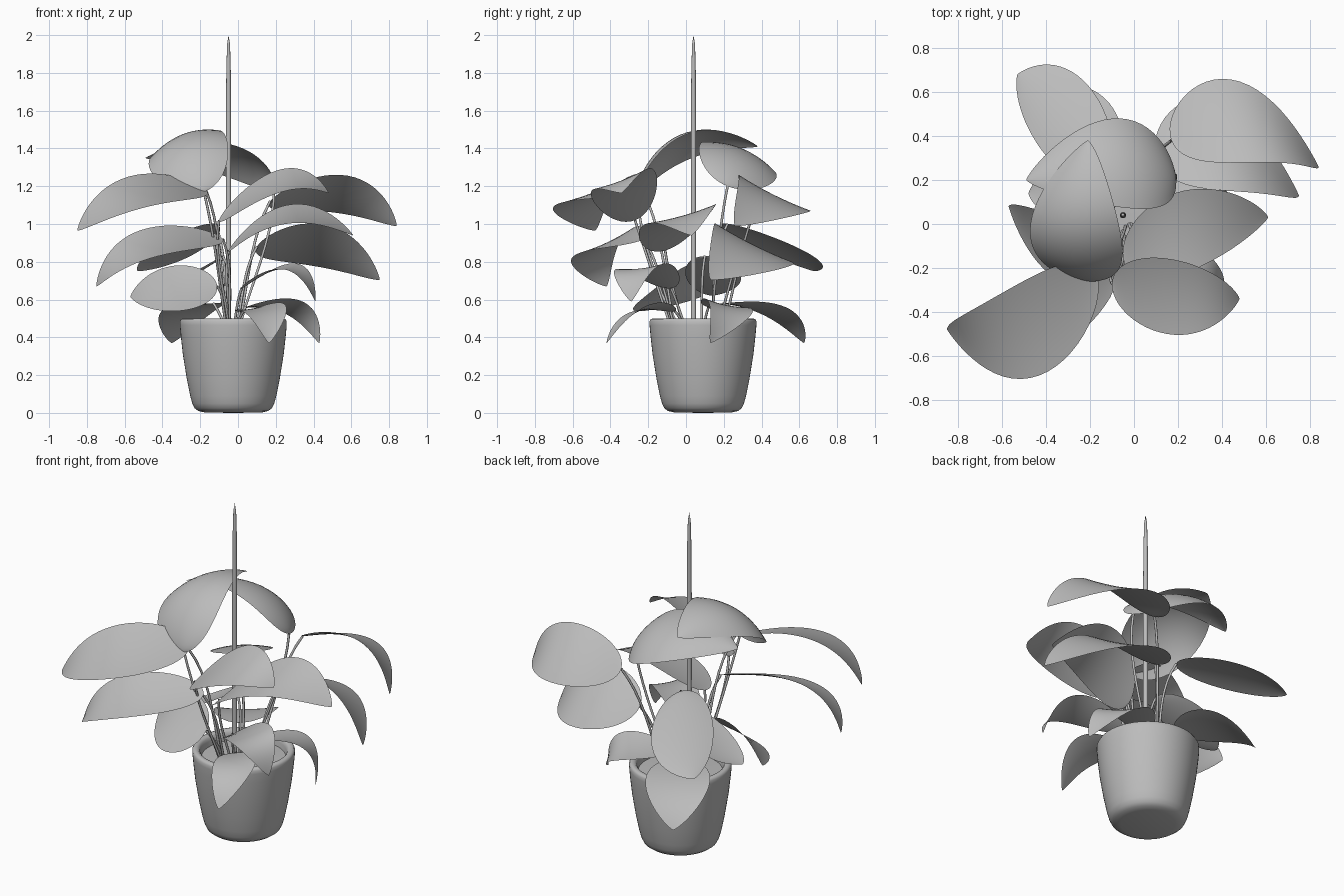
import bpy, bmesh, math
from mathutils import Vector

cube = bpy.data.objects.get("Cube")
if cube:
    bpy.data.objects.remove(cube, do_unlink=True)

# One plain clay colour
grey = bpy.data.materials.new("clay grey")
grey.use_nodes = True
grey.diffuse_color = (.5, .5, .5, 1)
grey.node_tree.nodes["Principled BSDF"].inputs["Base Color"].default_value = grey.diffuse_color


def finish(name, bm, sharp_angle=60):
    """Turn a bmesh into a smooth shaded object."""
    bmesh.ops.remove_doubles(bm, verts=bm.verts, dist=.0005)
    mesh = bpy.data.meshes.new(name)
    bm.to_mesh(mesh)
    bm.free()
    mesh.materials.append(grey)
    obj = bpy.data.objects.new(name, mesh)
    bpy.context.collection.objects.link(obj)
    bpy.ops.object.select_all(action='DESELECT')
    obj.select_set(True)
    bpy.context.view_layer.objects.active = obj
    bpy.ops.object.shade_smooth_by_angle(angle=math.radians(sharp_angle))
    return obj


def lathe(name, profile, centre, steps):
    """Spin a radius/height profile around a vertical axis."""
    bm = bmesh.new()
    verts = [bm.verts.new((r, 0, z)) for r, z in profile]
    edges = [bm.edges.new(pair) for pair in zip(verts, verts[1:])]
    bmesh.ops.spin(bm, geom=verts + edges, cent=(0, 0, 0), axis=(0, 0, 1),
                   angle=math.tau, steps=steps, use_merge=True)
    bmesh.ops.remove_doubles(bm, verts=bm.verts, dist=.0005)
    bmesh.ops.recalc_face_normals(bm, faces=bm.faces)
    obj = finish(name, bm)
    obj.location = (centre[0], centre[1], 0)
    return obj


def stem(name, end, tangent):
    """Thin curved tube from the soil to the foot of a leaf."""
    start = Vector((-.03 + .15 * end.x, .04 + .4 * end.y, .42))
    curve = bpy.data.curves.new(name, 'CURVE')
    curve.dimensions = '3D'
    curve.bevel_depth = .007
    curve.bevel_resolution = 2
    curve.resolution_u = 10
    spline = curve.splines.new('BEZIER')
    spline.bezier_points.add(1)
    reach = (end - start).length / 3
    lean = (end - start).normalized()
    heading = (lean + tangent.normalized() * .4).normalized()
    for point, place, way in zip(spline.bezier_points, (start, end), (lean, heading)):
        point.co = place
        point.handle_left = place - way * reach
        point.handle_right = place + way * reach
    curve.materials.append(grey)
    bpy.context.collection.objects.link(bpy.data.objects.new(name, curve))


def leaf(name, base, side_a, side_b, tip, crown=-.012):
    """Arched blade: base to tip, widest between the two side points, plus its stem."""
    base, side_a, side_b, tip = map(Vector, (base, side_a, side_b, tip))
    middle, half = (side_a + side_b) / 2, (side_b - side_a) / 2
    rise, fall = .5, .8
    peak = rise / (rise + fall)
    control = (middle - base * (1 - peak) ** 2 - tip * peak ** 2) / (2 * peak * (1 - peak))
    normal = half.cross(tip - base).normalized()
    if normal.z < 0:
        normal.negate()
    widest = peak ** rise * (1 - peak) ** fall
    rows, columns = 28, 14
    bm = bmesh.new()
    grid = []
    for i in range(rows + 1):
        # Closer rows near both ends keep the outline round
        t = (1 - math.cos(math.pi * i / rows)) / 2
        rib = base * (1 - t) ** 2 + control * 2 * t * (1 - t) + tip * t * t
        width = t ** rise * (1 - t) ** fall / widest
        line = []
        for j in range(columns + 1):
            u = 2 * j / columns - 1
            bulge = normal * crown * width * (1 - u * u)
            line.append(bm.verts.new(rib + half * u * width + bulge))
        grid.append(line)
    for low, high in zip(grid, grid[1:]):
        for j in range(columns):
            bm.faces.new((low[j], low[j + 1], high[j + 1], high[j]))
    bmesh.ops.dissolve_degenerate(bm, dist=.0002, edges=bm.edges)
    finish(name, bm, 80)
    stem(name.replace("leaf", "stem"), base, control - base)


# Pot with rounded foot, soft rim and soil
pot_centre = (-.025, .09)
lathe("pot", [(0, 0), (.15, .002), (.185, .01), (.205, .025), (.217, .05), (.228, .09),
              (.246, .18), (.267, .31), (.278, .41), (.283, .465), (.283, .485), (.277, .496),
              (.266, .5), (.252, .498), (.242, .488), (.237, .47), (.23, .4)], pot_centre, 64)
lathe("soil", [(.236, .44), (.12, .445), (0, .45)], pot_centre, 48)

# Tall support stake
lathe("stake", [(0, .3), (.014, .3), (.014, 1.5), (.012, 1.8), (.008, 1.95), (0, 2)],
      (-.05, .04), 16)

# Leaves on the front left
leaf("upper_front_left_leaf", base=(-.17, -.23, 1.18), side_a=(-.39, -.67, 1.11),
     side_b=(-.54, -.28, 1.26), tip=(-.85, -.48, .965))
leaf("middle_front_left_leaf", base=(-.08, -.22, .92), side_a=(-.38, -.58, .84),
     side_b=(-.47, -.28, .98), tip=(-.75, -.42, .67))
leaf("lower_left_leaf", base=(-.11, -.15, .67), side_a=(-.31, -.27, .54),
     side_b=(-.33, .03, .78), tip=(-.57, .08, .615))

# Leaves at the crown
leaf("top_left_leaf", base=(-.18, -.26, 1.17), side_a=(-.47, -.07, 1.3),
     side_b=(-.06, -.05, 1.45), tip=(-.21, .38, 1.41), crown=.06)
leaf("top_back_leaf", base=(.19, .22, 1.2), side_a=(-.06, .48, 1.25),
     side_b=(0, .07, 1.41), tip=(-.49, .2, 1.35), crown=.05)

# Leaves on the back left
leaf("upper_back_left_leaf", base=(-.12, .22, 1), side_a=(-.2, .62, .86),
     side_b=(-.4, .31, .9), tip=(-.53, .68, .75), crown=.02)
leaf("middle_back_left_leaf", base=(-.08, .1, .83), side_a=(-.28, 0, .72),
     side_b=(-.25, .29, .73), tip=(-.48, .14, .62))
leaf("lower_back_left_leaf", base=(-.13, .2, .58), side_a=(-.39, .33, .55),
     side_b=(-.08, .5, .57), tip=(-.35, .625, .37))

# Leaves on the back right
leaf("upper_back_right_leaf", base=(.17, .38, 1.12), side_a=(.4, .66, 1.07),
     side_b=(.54, .28, 1.26), tip=(.84, .26, .99))
leaf("middle_back_right_leaf", base=(.1, .3, .88), side_a=(.32, .57, .79),
     side_b=(.44, .15, 1), tip=(.75, .13, .705))
leaf("lower_back_right_leaf", base=(.04, .12, .56), side_a=(.18, .35, .55),
     side_b=(.31, .11, .6), tip=(.43, .13, .37))

# Leaves on the front right
leaf("upper_front_right_leaf", base=(-.1, -.27, 1.02), side_a=(.15, -.5, 1.14),
     side_b=(.17, -.16, 1.27), tip=(.48, -.34, 1.165))
leaf("middle_front_right_leaf", base=(-.05, -.11, .86), side_a=(.17, -.24, .98),
     side_b=(.22, .15, 1.09), tip=(.61, .03, .94))
leaf("lower_front_right_leaf", base=(.02, -.08, .66), side_a=(.19, -.35, .76),
     side_b=(.27, -.09, .79), tip=(.41, -.29, .59))
leaf("lower_front_leaf", base=(.03, -.06, .54), side_a=(.02, -.27, .54),
     side_b=(.24, -.17, .58), tip=(.165, -.42, .37))
